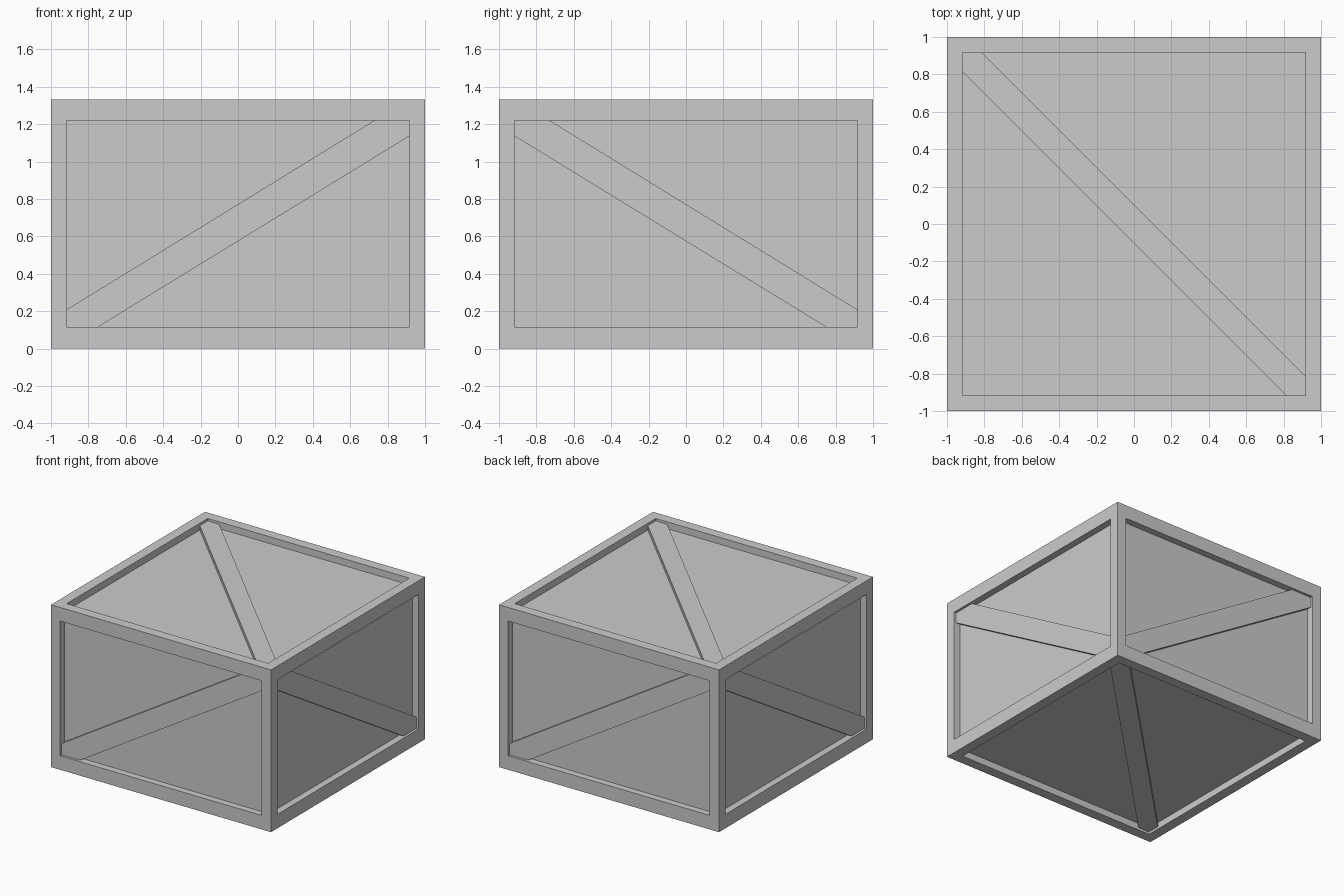
import bpy, bmesh
from mathutils import Vector

if "Cube" in bpy.data.objects:
    bpy.data.objects.remove(bpy.data.objects["Cube"])

H = 4 / 3               # crate height
PANEL, BRACE = 0.056, 0.02   # recess depth of panels and of braces
IN_XY, Z_LO, Z_HI = 0.916, 0.115, 1.221  # frame opening limits


def finish(bm, name):
    bmesh.ops.recalc_face_normals(bm, faces=bm.faces)
    mesh = bpy.data.meshes.new(name)
    bm.to_mesh(mesh)
    bm.free()
    obj = bpy.data.objects.new(name, mesh)
    bpy.context.collection.objects.link(obj)
    return obj


def clamp(v, lo, hi):
    return max(lo, min(hi, v))


# Crate body: box with a framed, recessed panel on every side
bm = bmesh.new()
bmesh.ops.create_cube(bm, size=2)
for v in bm.verts:
    v.co.z = (v.co.z + 1) * H / 2
bm.normal_update()
panels = list(bm.faces)
bmesh.ops.inset_individual(bm, faces=panels, thickness=0.05)
for f in panels:
    n = f.normal.copy()
    c = f.calc_center_median()
    for v in f.verts:
        for i, (lo, hi, mid) in enumerate([(-IN_XY, IN_XY, 0), (-IN_XY, IN_XY, 0), (Z_LO, Z_HI, H / 2)]):
            if abs(n[i]) < 0.5:
                v.co[i] = hi if v.co[i] > mid else lo
normals = [f.normal.copy() for f in panels]
recessed = bmesh.ops.extrude_discrete_faces(bm, faces=panels)["faces"]
for f in recessed:
    f.normal_update()
    bmesh.ops.translate(bm, verts=f.verts, vec=-f.normal * PANEL)
finish(bm, "crate_body")


# Diagonal brace: six-sided outline given a thickness and mapped onto a side
def brace(name, outline, place):
    bm = bmesh.new()
    outer = [bm.verts.new(place(u, v, BRACE)) for u, v in outline]
    inner = [bm.verts.new(place(u, v, PANEL + 0.01)) for u, v in outline]
    bm.faces.new(outer)
    bm.faces.new(inner[::-1])
    n = len(outline)
    for i in range(n):
        j = (i + 1) % n
        bm.faces.new((outer[i], inner[i], inner[j], outer[j]))
    finish(bm, name)


a, b = IN_XY, 0.812
side = [(-a, Z_LO), (-0.75, Z_LO), (a, 1.136), (a, Z_HI), (0.73, Z_HI), (-a, 0.209)]
flat = [(-a, a), (-a, b), (b, -a), (a, -a), (a, -b), (-b, a)]

brace("front_brace", side, lambda u, v, d: (u, d - 1, v))
brace("back_brace", side, lambda u, v, d: (-u, 1 - d, v))
brace("right_brace", side, lambda u, v, d: (1 - d, -u, v))
brace("left_brace", side, lambda u, v, d: (d - 1, u, v))
brace("top_brace", flat, lambda u, v, d: (u, v, H - d))
brace("bottom_brace", flat, lambda u, v, d: (u, -v, d))
